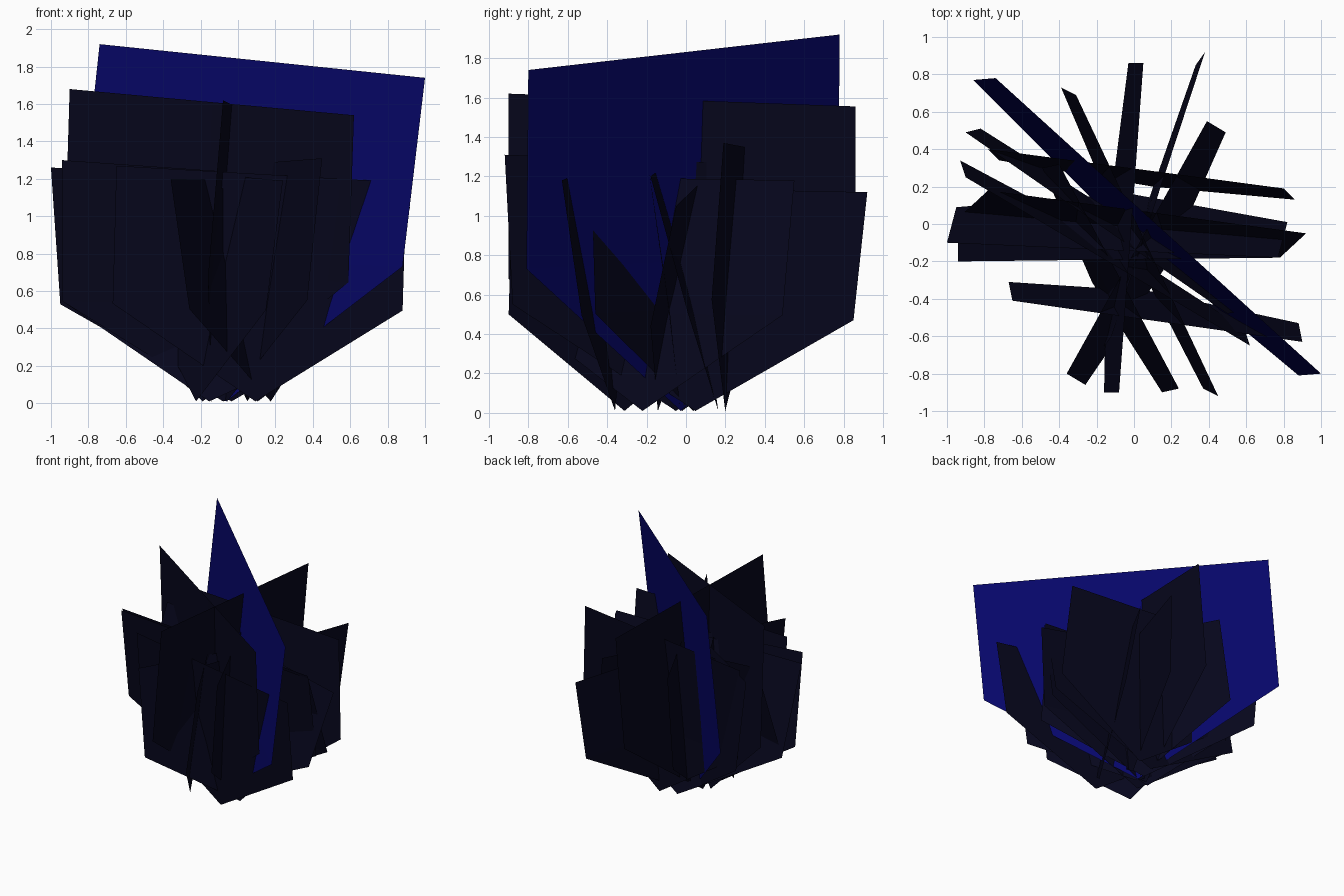
import bpy
from mathutils import Vector

if "Cube" in bpy.data.objects:
    bpy.data.objects.remove(bpy.data.objects["Cube"])


def material(name, col):
    m = bpy.data.materials.new(name)
    m.diffuse_color = (*col, 1)
    m.use_nodes = True
    m.node_tree.nodes["Principled BSDF"].inputs["Base Color"].default_value = m.diffuse_color
    return m


DARK = material("dark_leaf", (0.002, 0.002, 0.012))
BLUE = material("blue_leaf", (0.002, 0.002, 0.14))


def leaf_card(name, left, right, lean, mat=DARK):
    """Flat leaf card: top edge left-right, leaning, tapering to a ground point."""
    tl, tr = Vector(left), Vector(right)
    d = Vector((*lean, 0))

    def mid(p):
        q = p - d
        q.z = p.z * 0.42
        return q
    ml, mr = mid(tl), mid(tr)
    tc, mc = (tl + tr) / 2, (ml + mr) / 2
    base = mc - d * 0.6
    base.z = 0.01
    me = bpy.data.meshes.new(name)
    me.from_pydata([base, ml, mc, mr, tl, tc, tr], [],
                   [(0, 2, 1), (0, 3, 2), (1, 2, 5, 4), (2, 3, 6, 5)])
    me.materials.append(mat)
    ob = bpy.data.objects.new(name, me)
    bpy.context.collection.objects.link(ob)


# tall blue card
leaf_card("tall_blue_leaf", (-0.74, 0.78, 1.92), (1.0, -0.80, 1.74), (0.12, 0.01), BLUE)

# cards running mostly front to back
leaf_card("leaf_long_1", (-0.08, -0.90, 1.62), (0.05, 0.86, 1.555), (0.08, 0.0))
leaf_card("leaf_long_2", (-0.12, -0.60, 1.15), (0.38, 0.92, 1.12), (0.05, 0.07))
leaf_card("leaf_long_3", (-0.36, -0.80, 1.20), (0.39, 0.55, 1.18), (-0.10, 0.06))
leaf_card("leaf_long_4", (-0.31, 0.69, 1.25), (0.45, -0.92, 1.31), (0.08, -0.04))
leaf_card("leaf_long_5", (-0.40, 0.32, 1.25), (0.24, -0.88, 1.19), (0.09, 0.02))

# cards running mostly side to side
leaf_card("leaf_wide_1", (-1.0, -0.10, 1.26), (0.77, -0.18, 1.20), (-0.05, -0.19))
leaf_card("leaf_wide_2", (-0.94, -0.20, 1.30), (0.78, -0.18, 1.18), (0.0, -0.10))
leaf_card("leaf_wide_3", (-0.78, 0.18, 1.27), (0.92, -0.05, 1.05), (0.14, 0.13))
leaf_card("leaf_wide_4", (-0.78, 0.40, 1.33), (0.80, 0.19, 1.37), (-0.06, 0.06))
leaf_card("leaf_wide_5", (-0.65, -0.41, 1.27), (0.90, -0.63, 1.18), (0.02, -0.10))

# diagonal cards
leaf_card("leaf_diagonal_1", (-0.90, 0.25, 1.68), (0.62, -0.65, 1.54), (0.03, -0.09))
leaf_card("leaf_diagonal_2", (-0.90, 0.49, 1.30), (0.50, -0.48, 1.20), (-0.08, -0.02))
